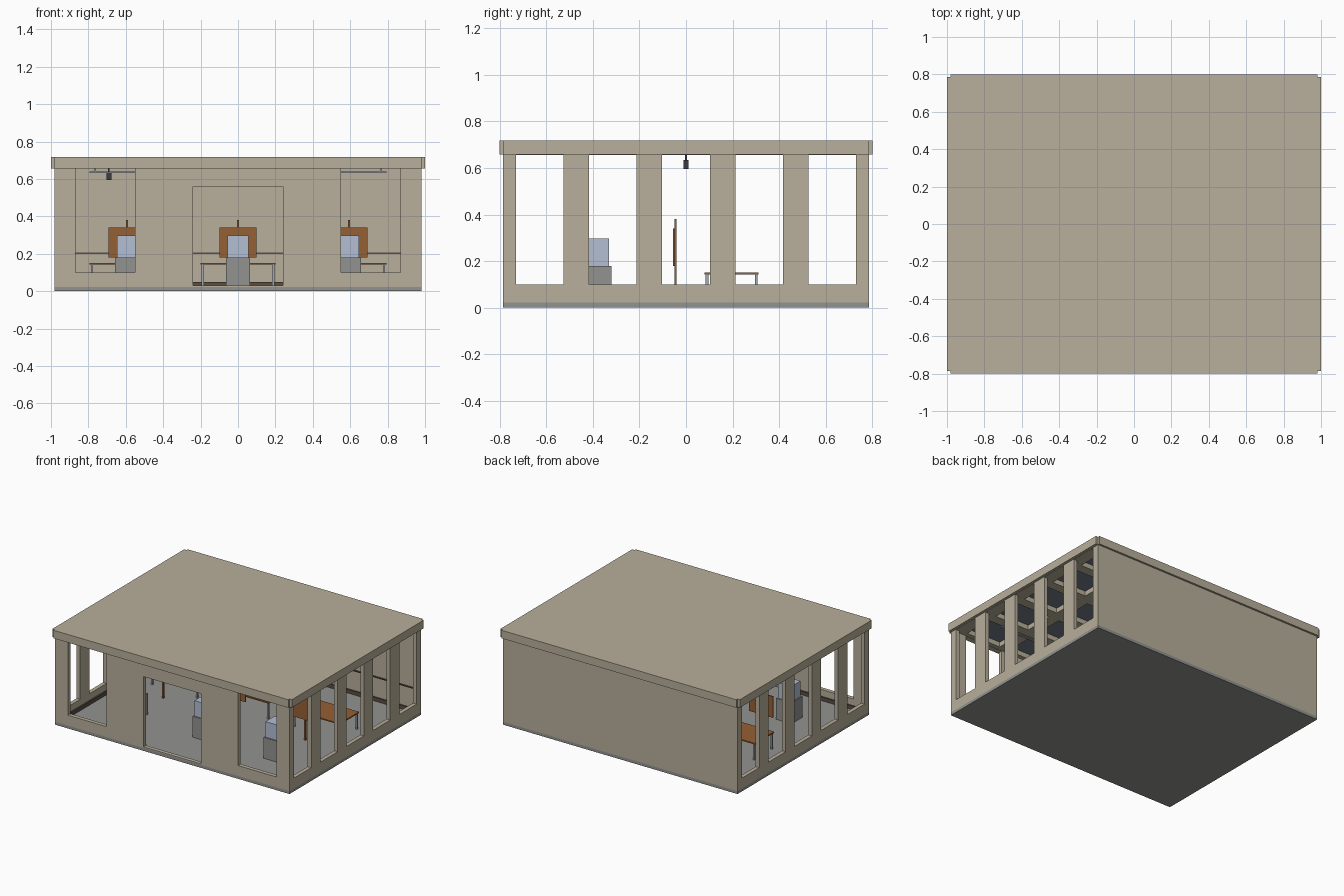
import bpy, bmesh
from mathutils import Vector

if "Cube" in bpy.data.objects:
    bpy.data.objects.remove(bpy.data.objects["Cube"])


def material(name, rgb):
    m = bpy.data.materials.new(name)
    m.diffuse_color = (*rgb, 1)
    m.use_nodes = True
    m.node_tree.nodes["Principled BSDF"].inputs["Base Color"].default_value = m.diffuse_color
    return m


TAN = material("tan plaster", (0.48, 0.43, 0.33))
GREY = material("grey stone", (0.29, 0.29, 0.28))
WOOD = material("orange wood", (0.30, 0.115, 0.035))
GLASS = material("pale blue glass", (0.45, 0.52, 0.65))
STEEL = material("steel", (0.36, 0.40, 0.46))
BROWN = material("dark brown trim", (0.10, 0.075, 0.055))
DARK = material("charcoal", (0.045, 0.045, 0.045))
CEIL = material("slate blue panel", (0.17, 0.20, 0.25))


def boxes(name, specs, mat):
    """One object made from (x0,x1,y0,y1,z0,z1) boxes."""
    bm = bmesh.new()
    for x0, x1, y0, y1, z0, z1 in specs:
        vs = bmesh.ops.create_cube(bm, size=1)["verts"]
        for v in vs:
            v.co = Vector(((x0 + x1) / 2 + v.co.x * (x1 - x0),
                           (y0 + y1) / 2 + v.co.y * (y1 - y0),
                           (z0 + z1) / 2 + v.co.z * (z1 - z0)))
    me = bpy.data.meshes.new(name)
    bm.to_mesh(me)
    bm.free()
    ob = bpy.data.objects.new(name, me)
    bpy.context.collection.objects.link(ob)
    if mat:
        me.materials.append(mat)
    return ob


def prism(name, outline, z0, z1, mat):
    """Plan outline extruded upward."""
    bm = bmesh.new()
    f = bm.faces.new([bm.verts.new((x, y, z0)) for x, y in outline])
    ext = bmesh.ops.extrude_face_region(bm, geom=[f])["geom"]
    bmesh.ops.translate(bm, vec=(0, 0, z1 - z0),
                        verts=[g for g in ext if isinstance(g, bmesh.types.BMVert)])
    bmesh.ops.recalc_face_normals(bm, faces=bm.faces[:])
    me = bpy.data.meshes.new(name)
    bm.to_mesh(me)
    bm.free()
    ob = bpy.data.objects.new(name, me)
    bpy.context.collection.objects.link(ob)
    me.materials.append(mat)
    return ob


def cut(ob, specs):
    """Subtract separate boxes, then remove the cutter."""
    c = boxes("cutter", specs, None)
    c.hide_render = True
    mod = ob.modifiers.new("cut", "BOOLEAN")
    mod.operation, mod.solver, mod.object = "DIFFERENCE", "EXACT", c
    bpy.context.view_layer.objects.active = ob
    bpy.ops.object.modifier_apply(modifier=mod.name)
    bpy.data.objects.remove(c)


W, D, T = 0.98, 0.785, 0.03      # half width, half depth, wall thickness
FLOOR, TOP = 0.022, 0.66

# floor slab
boxes("floor_slab", [(-W, W, -D, D, 0, FLOOR)], GREY)

# walls: hollow shell, five windows on each side, door and two windows in front
walls = boxes("walls", [(-W, W, -D, D, FLOOR, TOP)], TAN)
cut(walls, [(-W + T, W - T, -D + T, D - T, -0.1, 1)])
cut(walls, [(-1.2, 1.2, c - 0.1025, c + 0.1025, 0.1, 0.655)
            for c in (-0.628, -0.314, 0, 0.314, 0.628)])
cut(walls, [(-0.87, -0.55, -1, -0.7, 0.1, 0.655),
            (0.55, 0.87, -1, -0.7, 0.1, 0.655),
            (-0.24, 0.24, -1, -0.7, 0.03, 0.56)])

# roof with overhanging edges (notched corners) and a coffered underside
a, b = 1.0, 0.8
plan = [(W, D), (W, b), (-W, b), (-W, D), (-a, D), (-a, -D),
        (-W, -D), (-W, -b), (W, -b), (W, -D), (a, -D), (a, D)]
roof = prism("roof", plan, 0.657, 0.718, TAN)
coffers = [(x - 0.145, x + 0.145, y - 0.115, y + 0.115)
           for x in (-0.74, -0.37, 0, 0.37, 0.74)
           for y in (-0.608, -0.304, 0, 0.304, 0.608)]
cut(roof, [(*c, 0.6, 0.70) for c in coffers])
boxes("ceiling_panels", [(*c, 0.694, 0.701) for c in coffers], CEIL)

# skirting around the room and a rail on the back wall
ix, iy = W - T, D - T
boxes("skirting", [(-ix, ix, iy - 0.01, iy, FLOOR, 0.05),
                   (-ix, -0.25, -iy, -iy + 0.01, FLOOR, 0.05),
                   (0.25, ix, -iy, -iy + 0.01, FLOOR, 0.05),
                   (-ix, -ix + 0.01, -iy, iy, FLOOR, 0.05),
                   (ix - 0.01, ix, -iy, iy, FLOOR, 0.05)], BROWN)
boxes("wall_rail", [(-ix, ix, iy - 0.008, iy, 0.198, 0.206)], BROWN)

# three identical display bays
for label, x in (("left", -0.593), ("centre", 0), ("right", 0.593)):
    boxes(f"{label}_pedestal", [(x - 0.065, x + 0.065, -0.45, -0.32, FLOOR, 0.18)], GREY)
    boxes(f"{label}_display_case", [(x - 0.055, x + 0.055, -0.44, -0.33, 0.18, 0.297)], GLASS)
    boxes(f"{label}_board", [(x - 0.1, x + 0.1, -0.056, -0.048, 0.18, 0.34)], WOOD)
    boxes(f"{label}_board_post", [(x - 0.006, x + 0.006, -0.05, -0.04, FLOOR, 0.38)], WOOD)
    boxes(f"{label}_bench_top", [(x - 0.2, x + 0.2, 0.08, 0.312, 0.143, 0.152)], WOOD)
    boxes(f"{label}_bench_legs",
          [(x + sx - 0.006, x + sx + 0.006, sy - 0.006, sy + 0.006, FLOOR, 0.143)
           for sx in (-0.188, 0.188) for sy in (0.09, 0.302)], STEEL)
    boxes(f"{label}_light_bar", [(x - 0.2, x + 0.2, -0.485, -0.465, 0.631, 0.639)], STEEL)
    boxes(f"{label}_light_hangers",
          [(x + s - 0.003, x + s + 0.003, -0.478, -0.472, 0.639, 0.66)
           for s in (-0.17, 0.17)], STEEL)

# ceiling camera
boxes("ceiling_camera", [(-0.704, -0.676, -0.011, 0.011, 0.595, 0.635)], DARK)
boxes("camera_stem", [(-0.694, -0.686, -0.004, 0.004, 0.635, 0.70)], DARK)
